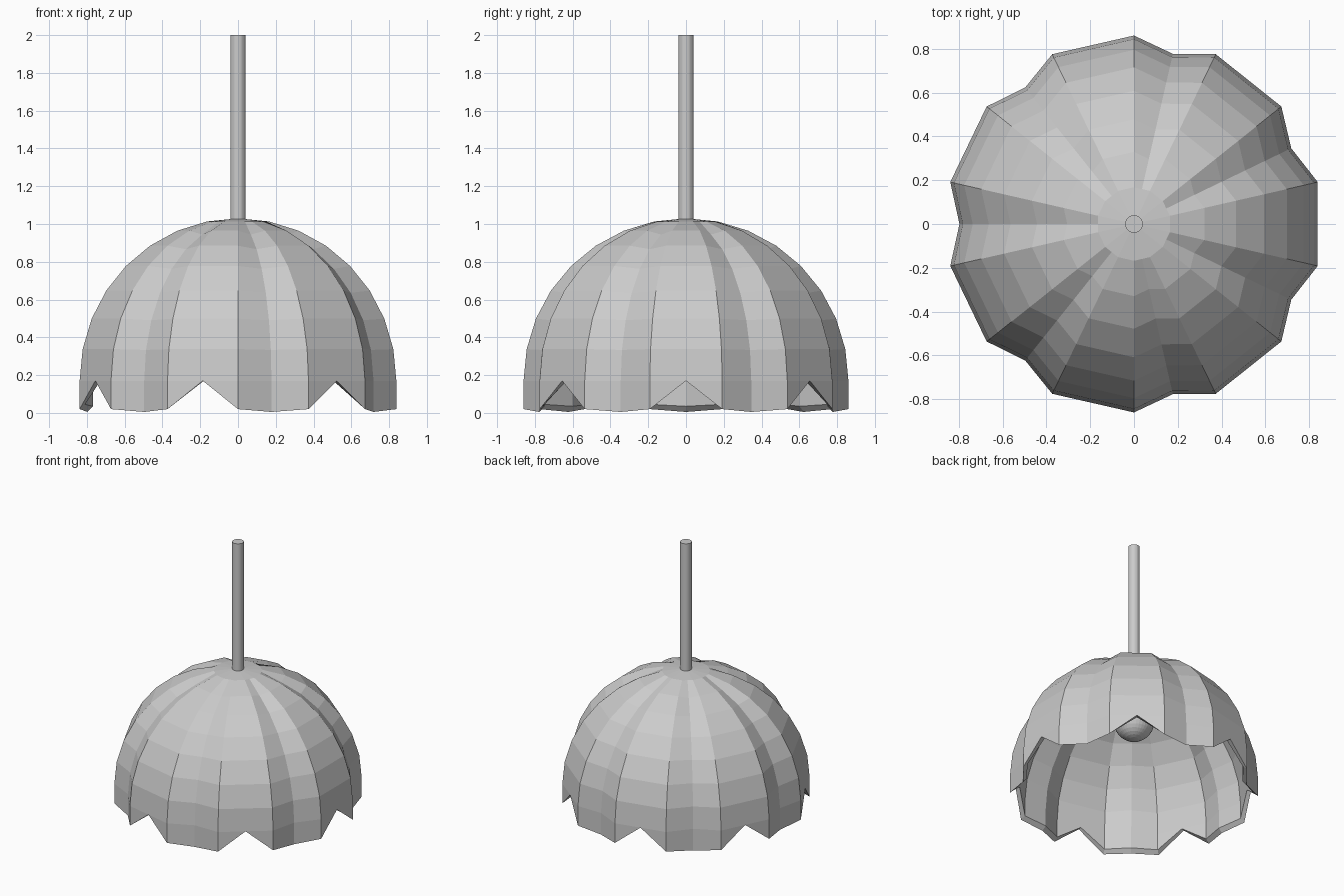
import bpy, bmesh
from math import sin, cos, pi, radians

if "Cube" in bpy.data.objects:
    bpy.data.objects.remove(bpy.data.objects["Cube"])

N = 28           # points around: 7 petals of 4 points
STEP = 2 * pi / N
R = 0.86
EQUATOR = 0.17   # height where the dome starts curving


def shell(bm, inset, low):
    """One skin of the fluted dome; returns its scalloped lower border."""
    rings = []
    for k in range(-1, 8):
        lat = radians(11.25) * max(k, 0)
        ring = []
        for j in range(N):
            r = (R - inset) * cos(lat)
            z = EQUATOR + (R - inset) * sin(lat)
            if k < 0:
                z = low
            if j % 2 == 0:
                r *= cos(STEP)              # middle of a flat panel
            if j % 4 == 2:                  # valley between petals
                if k < 7:
                    r *= 0.95
                    z -= 0.022 * sin(lat)
                if k < 0:
                    z -= low * 0.75 if inset == 0 else 0.01
            ring.append((r * cos(j * STEP), r * sin(j * STEP), z))
        # leave out the points removed by the notches
        rings.append([None if k < 0 and j % 4 == 0 else bm.verts.new(p)
                      for j, p in enumerate(ring)])
    for a, b in zip(rings, rings[1:]):
        for j in range(N):
            i = (j + 1) % N
            bm.faces.new([v for v in (a[j], a[i], b[i], b[j]) if v])
    top = bm.verts.new((0, 0, EQUATOR + R - inset))
    for j in range(N):
        bm.faces.new((rings[-1][j], rings[-1][(j + 1) % N], top))
    return [rings[0][j] or rings[1][j] for j in range(N)]


# Fluted lamp shade: outer skin, inner skin and the rim joining them
bm = bmesh.new()
outer = shell(bm, 0.0, 0.02)
inner = shell(bm, 0.03, 0.045)
for j in range(N):
    i = (j + 1) % N
    bm.faces.new((outer[j], outer[i], inner[i], inner[j]))
bmesh.ops.recalc_face_normals(bm, faces=bm.faces)
mesh = bpy.data.meshes.new("lamp_shade")
bm.to_mesh(mesh)
bm.free()
bpy.context.collection.objects.link(bpy.data.objects.new("lamp_shade", mesh))

# Hanging rod, running down to the bulb
bottom = 0.70
bpy.ops.mesh.primitive_cylinder_add(vertices=32, radius=0.04, depth=2 - bottom,
                                    location=(0, 0, (2 + bottom) / 2))
bpy.context.object.name = "hanging_rod"

# Light bulb inside the shade
bpy.ops.mesh.primitive_uv_sphere_add(segments=32, ring_count=16, radius=0.14,
                                     location=(0, 0, 0.6))
bpy.context.object.name = "bulb"
